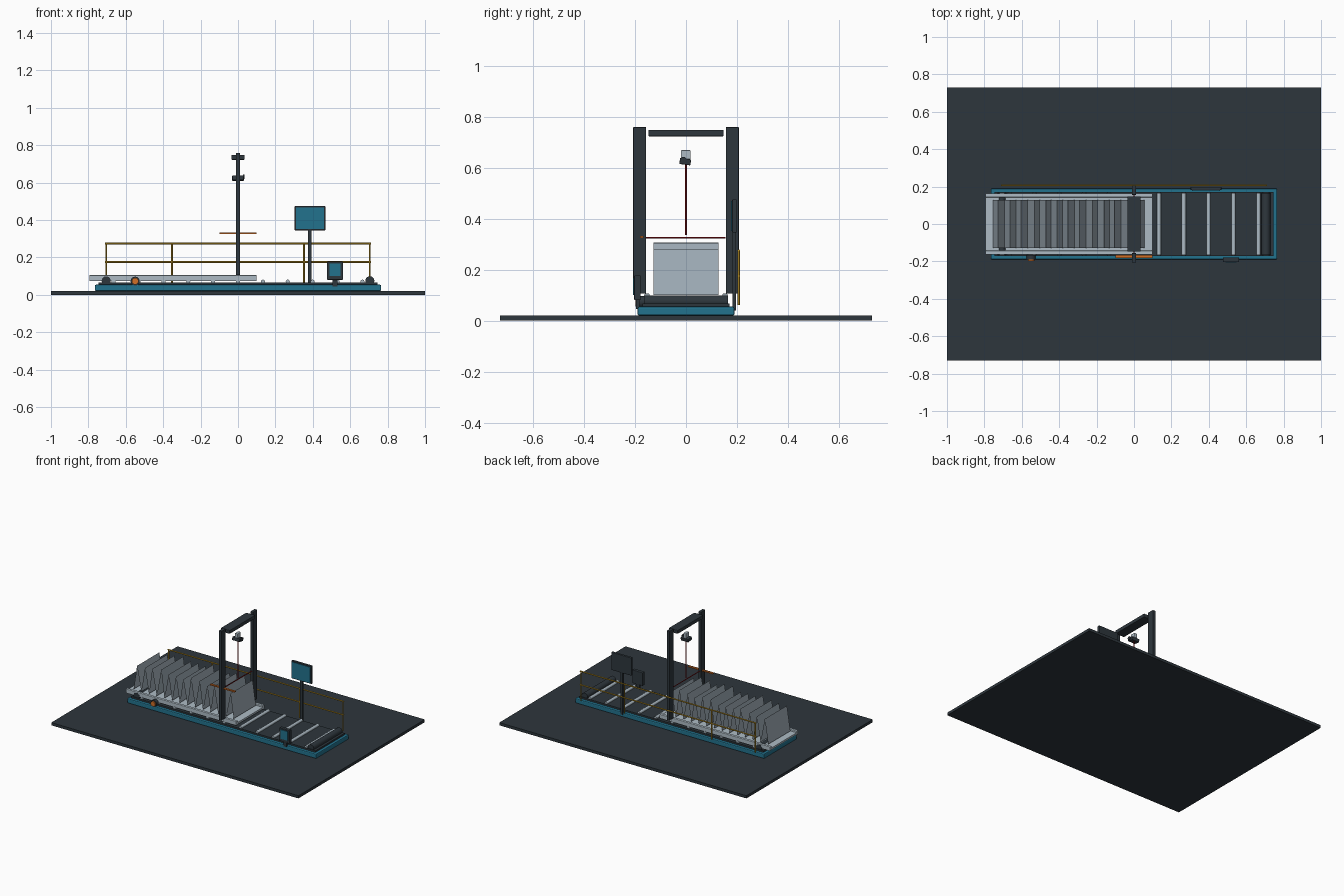
import bpy, bmesh, math, random
from mathutils import Matrix, Vector

if "Cube" in bpy.data.objects:
    bpy.data.objects.remove(bpy.data.objects["Cube"])

random.seed(4)


def material(name, rgb):
    m = bpy.data.materials.new(name)
    m.diffuse_color = (*rgb, 1)
    m.use_nodes = True
    m.node_tree.nodes["Principled BSDF"].inputs["Base Color"].default_value = m.diffuse_color
    return m


DARK = material("charcoal", (0.027, 0.037, 0.046))
TEAL = material("teal", (0.016, 0.17, 0.27))
LIGHT = material("light_steel", (0.42, 0.50, 0.56))
SHEET = material("sheet_grey", (0.36, 0.43, 0.49))
YELLOW = material("safety_yellow", (0.55, 0.32, 0.02))
ORANGE = material("signal_orange", (0.65, 0.16, 0.02))
RED = material("beam_red", (0.35, 0.006, 0.008))


def finish(name, bm, mat):
    mesh = bpy.data.meshes.new(name)
    bm.to_mesh(mesh)
    bm.free()
    mesh.materials.append(mat)
    ob = bpy.data.objects.new(name, mesh)
    bpy.context.collection.objects.link(ob)
    return ob


def box(name, x, y, z, mat, bevel=0.0):
    """Box from (min, max) ranges on each axis."""
    bm = bmesh.new()
    bmesh.ops.create_cube(bm, size=1)
    for v in bm.verts:
        v.co = Vector([(r[0] + r[1]) / 2 + c * (r[1] - r[0])
                       for r, c in zip((x, y, z), v.co)])
    ob = finish(name, bm, mat)
    if bevel:
        mod = ob.modifiers.new("bevel", 'BEVEL')
        mod.width = bevel
        mod.segments = 2
    return ob


def rod(name, a, b, radius, mat, sides=16):
    """Round bar between two points, smooth on its side."""
    a, b = Vector(a), Vector(b)
    bm = bmesh.new()
    turn = (b - a).to_track_quat('Z', 'Y').to_matrix().to_4x4()
    bmesh.ops.create_cone(bm, cap_ends=True, segments=sides,
                          radius1=radius, radius2=radius, depth=(b - a).length,
                          matrix=Matrix.Translation((a + b) / 2) @ turn)
    for f in bm.faces:
        f.smooth = len(f.verts) == 4
    for e in bm.edges:
        e.smooth = all(len(f.verts) == 4 for f in e.link_faces)
    return finish(name, bm, mat)


# Floor plate
box("floor_plate", (-1, 1), (-0.73, 0.73), (0, 0.02), DARK)

# Base frame and the dark bed on it
box("base_frame", (-0.765, 0.765), (-0.19, 0.19), (0.02, 0.054), TEAL, 0.006)
box("conveyor_bed", (-0.745, 0.745), (-0.17, 0.17), (0.054, 0.066), DARK)

# End drums and cross rollers
for x in (-0.705, 0.705):
    rod("end_drum", (x, -0.165, 0.075), (x, 0.165, 0.075), 0.024, DARK, 24)
for i in range(-5, 6):
    x = i * 0.133
    rod("cross_roller", (x, -0.165, 0.07), (x, 0.165, 0.07), 0.011, LIGHT)

# Carrier tray with side rails
box("carrier_tray", (-0.795, 0.10), (-0.16, 0.16), (0.078, 0.092), LIGHT)
for s in (-1, 1):
    ys = sorted((s * 0.143, s * 0.163))
    box("tray_rail", (-0.795, 0.10), ys, (0.074, 0.105), LIGHT, 0.003)

# Fan-folded sheet: zigzag of thin panels with uneven ridges
bm = bmesh.new()
folds, x0, x1 = 13, -0.755, 0.055
step = (x1 - x0) / folds
points = []
for i in range(folds):
    points.append((x0 + i * step, 0.1))
    points.append((x0 + (i + 0.5) * step + random.uniform(-0.006, 0.006),
                   random.uniform(0.275, 0.308)))
points.append((x1, 0.1))
rows = [[bm.verts.new((x, y, z)) for y in (-0.128, 0.128)] for x, z in points]
for a, b in zip(rows, rows[1:]):
    bm.faces.new((a[0], b[0], b[1], a[1]))
finish("folded_sheet", bm, SHEET)

# Gantry
for s in (-1, 1):
    ys = sorted((s * 0.156, s * 0.207))
    box("gantry_column", (-0.011, 0.011), ys, (0.105, 0.758), DARK, 0.002)
box("gantry_beam", (-0.036, 0.036), (-0.147, 0.147), (0.722, 0.748), DARK, 0.003)

# Hanging scanner head
box("scanner_bracket", (-0.011, 0.011), (-0.02, 0.018), (0.632, 0.668), LIGHT, 0.003)
head = box("scanner_head", (-0.031, 0.031), (-0.022, 0.022), (-0.012, 0.012), DARK, 0.003)
head.location = (0, -0.003, 0.623)
head.rotation_euler = (math.radians(-8), 0, 0)
rod("scanner_lens", (0.028, -0.01, 0.63), (0.036, -0.01, 0.63), 0.012, DARK)

# Measuring beams and the side marker bar
rod("vertical_beam", (0, 0, 0.335), (0, 0, 0.615), 0.003, RED, 8)
rod("cross_beam", (0, -0.165, 0.325), (0, 0.155, 0.325), 0.003, RED, 8)
box("marker_bar", (-0.1, 0.1), (-0.181, -0.167), (0.324, 0.332), ORANGE)

# Guard rail along the back
for z in (0.175, 0.274):
    rod("guard_rail", (-0.712, 0.207, z), (0.712, 0.207, z), 0.0045, YELLOW, 10)
for x in (-0.705, -0.353, 0.353, 0.705):
    rod("guard_post", (x, 0.207, 0.06), (x, 0.207, 0.274), 0.0045, YELLOW, 10)

# Display on a post
box("display_post", (0.375, 0.394), (0.182, 0.197), (0.04, 0.36), DARK)
box("display_case", (0.303, 0.467), (0.181, 0.199), (0.345, 0.475), DARK, 0.003)
box("display_screen", (0.31, 0.46), (0.177, 0.182), (0.352, 0.468), TEAL)

# Control box at the front
box("control_box", (0.476, 0.561), (-0.203, -0.178), (0.08, 0.177), DARK, 0.003)
box("control_screen", (0.49, 0.547), (-0.207, -0.202), (0.1, 0.167), TEAL)
box("control_bracket", (0.505, 0.531), (-0.196, -0.182), (0.045, 0.085), DARK)

# Stop button at the front
rod("button_housing", (-0.55, -0.165, 0.073), (-0.55, -0.19, 0.073), 0.024, DARK, 20)
rod("stop_button", (-0.55, -0.188, 0.073), (-0.55, -0.199, 0.073), 0.018, ORANGE, 20)
